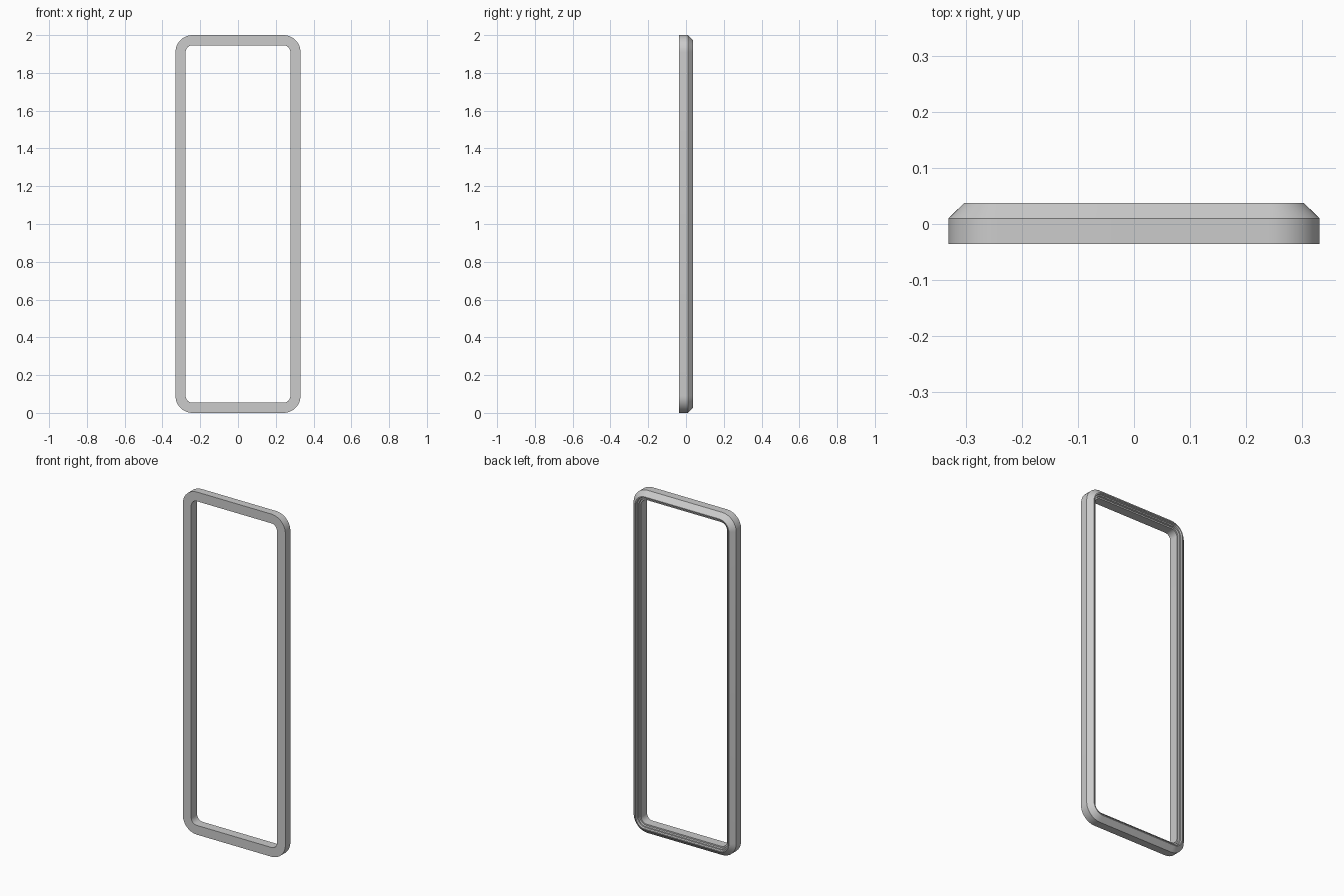
import bpy, bmesh
from math import sin, cos, pi

if "Cube" in bpy.data.objects:
    bpy.data.objects.remove(bpy.data.objects["Cube"])

HALF_W, HALF_H, RADIUS, SEGS = 0.331, 1.0, 0.09, 12

# Cross-section of the moulding: (inset from outer edge, y)
PROFILE = [
    (0.0, -0.036), (0.0, 0.010), (0.028, 0.037),   # outer side and bevel
    (0.034, 0.037), (0.037, 0.028), (0.044, 0.028),  # back crest and step
    (0.046, 0.018), (0.054, 0.018),                # rear ledge
    (0.054, -0.036),                               # inner opening wall
]


def ring(bm, inset, y):
    """Rounded rectangle loop, inset from the outer outline."""
    r = RADIUS - inset
    cx, cz = HALF_W - RADIUS, HALF_H - RADIUS
    verts = []
    for k, (sx, sz) in enumerate([(1, 1), (-1, 1), (-1, -1), (1, -1)]):
        for i in range(SEGS + 1):
            a = (k + i / SEGS) * pi / 2
            verts.append(bm.verts.new((sx * cx + r * cos(a), y,
                                       HALF_H + sz * cz + r * sin(a))))
    return verts


# Sweep the cross-section around the rounded outline
bm = bmesh.new()
rings = [ring(bm, d, y) for d, y in PROFILE]
n = len(rings[0])
for a, b in zip(rings, rings[1:] + rings[:1]):
    for i in range(n):
        j = (i + 1) % n
        bm.faces.new((a[i], a[j], b[j], b[i]))
bmesh.ops.recalc_face_normals(bm, faces=bm.faces)
mesh = bpy.data.meshes.new("mirror_frame")
bm.to_mesh(mesh)
bm.free()

frame = bpy.data.objects.new("mirror_frame", mesh)
bpy.context.collection.objects.link(frame)
bpy.context.view_layer.objects.active = frame
frame.select_set(True)
bpy.ops.object.shade_smooth_by_angle(angle=pi / 6)
